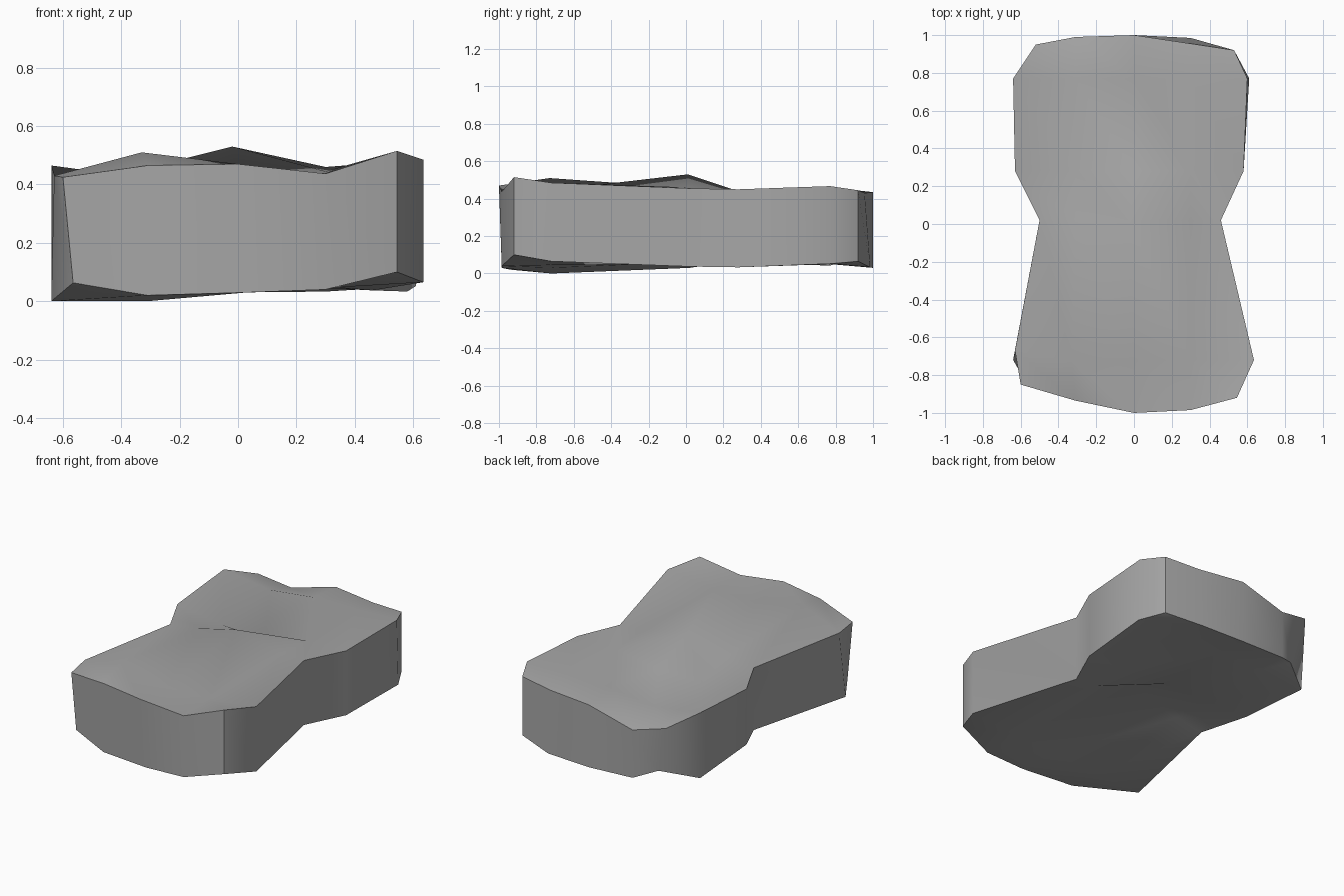
import bpy, bmesh

# Remove the default cube
default_cube = bpy.data.objects.get("Cube")
if default_cube:
    bpy.data.objects.remove(default_cube, do_unlink=True)

# Single stone colour
stone = bpy.data.materials.new("stone_grey")
stone.use_nodes = True
grey = (0.38, 0.38, 0.38, 1.0)
stone.diffuse_color = grey
stone.node_tree.nodes["Principled BSDF"].inputs["Base Color"].default_value = grey

# Slab rows from front to back: outline on each side, and y across the row
INNER = [-0.31, 0, 0.3]
row_ends = [(-0.6, 0.545), (-0.64, 0.635), (-0.5, 0.46), (-0.63, 0.58), (-0.64, 0.61), (-0.52, 0.53)]
row_y = [
    [-0.85, -0.935, -1, -0.985, -0.92],
    [-0.72] * 5,
    [0.02] * 5,
    [0.28] * 5,
    [0.77] * 5,
    [0.95, 0.99, 1, 0.985, 0.92],
]

# Uneven upper and lower surface heights, low x to high x in each row
top_z = [
    [0.425, 0.465, 0.47, 0.437, 0.515],
    [0.43, 0.51, 0.443, 0.445, 0.485],
    [0.433, 0.457, 0.53, 0.46, 0.455],
    [0.43, 0.38, 0.39, 0.44, 0.45],
    [0.465, 0.42, 0.455, 0.46, 0.467],
    [0.4, 0.35, 0.435, 0.43, 0.445],
]
bottom_z = [
    [0.063, 0.02, 0.03, 0.04, 0.1],
    [0, 0, 0.03, 0.045, 0.065],
    [0.03, 0.06, 0.16, 0.05, 0.037],
    [0.07, 0.06, 0.06, 0.045, 0.033],
    [0.042, 0.05, 0.055, 0.05, 0.052],
    [0.09, 0.04, 0.03, 0.033, 0.065],
]

# Points pushed off the even layout, by row and column
top_shift = {(1, 0): (0.01, 0.05), (1, 1): (-0.02, -0.01), (2, 2): (-0.02, -0.01),
             (4, 4): (-0.01, 0), (5, 3): (0, -0.03)}
bottom_shift = {(0, 0): (0.035, 0), (0, 2): (0.03, 0.015), (5, 0): (0.08, -0.04)}

bm = bmesh.new()


def surface(heights, shift, turned=()):
    """Make one side of the slab, each cell folded on a diagonal; turned cells fold the other way."""
    grid = []
    for r, (ends, ys, zs) in enumerate(zip(row_ends, row_y, heights)):
        xs = [ends[0], *INNER, ends[1]]
        row = []
        for c, (x, y, z) in enumerate(zip(xs, ys, zs)):
            dx, dy = shift.get((r, c), (0, 0))
            row.append(bm.verts.new((x + dx, y + dy, z)))
        grid.append(row)
    for r, (near, far) in enumerate(zip(grid, grid[1:])):
        for i in range(len(near) - 1):
            cell = [near[i], near[i + 1], far[i + 1], far[i]]
            if (r, i) in turned:
                cell = cell[1:] + cell[:1]
            a, b, c, d = cell
            bm.faces.new((a, b, d))
            bm.faces.new((b, c, d))
    return grid


def rim(grid):
    """List the outer vertices of a grid in order around the slab."""
    low_side = [row[0] for row in grid[1:-1]]
    high_side = [row[-1] for row in grid[1:-1]]
    return grid[0] + high_side + grid[-1][::-1] + low_side[::-1]


# Upper and lower surfaces joined by the side wall
upper = rim(surface(top_z, top_shift, turned={(2, 2)}))
lower = rim(surface(bottom_z, bottom_shift))
for i in range(len(upper)):
    bm.faces.new((upper[i - 1], upper[i], lower[i], lower[i - 1]))
bmesh.ops.recalc_face_normals(bm, faces=bm.faces[:])

mesh = bpy.data.meshes.new("stone_slab")
bm.to_mesh(mesh)
bm.free()
mesh.materials.append(stone)
slab = bpy.data.objects.new("stone_slab", mesh)
bpy.context.collection.objects.link(slab)

# Soft surface with crisp rim
bpy.ops.object.select_all(action='DESELECT')
slab.select_set(True)
bpy.context.view_layer.objects.active = slab
bpy.ops.object.shade_smooth_by_angle(angle=0.84)
